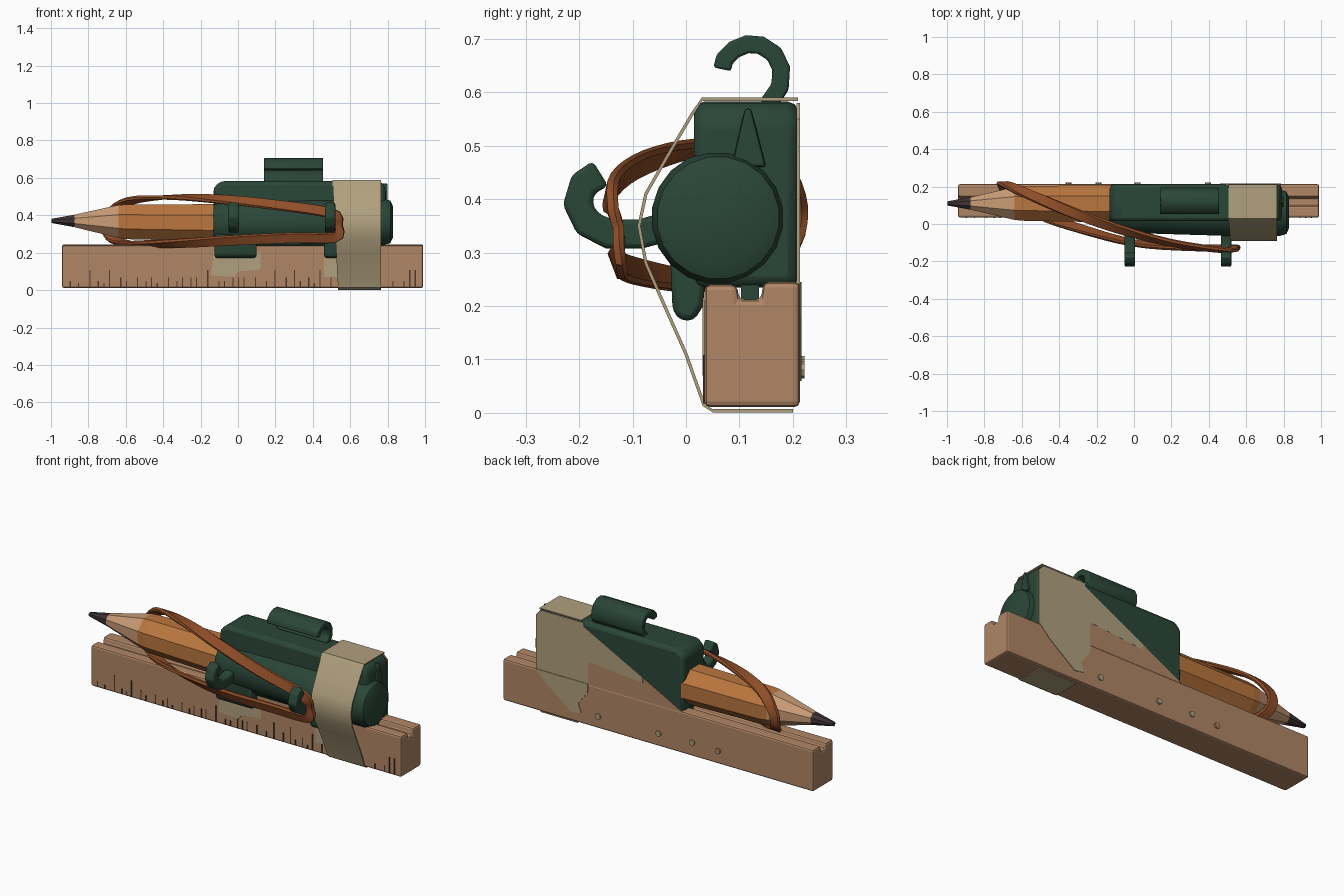
import bpy, bmesh, math, random
from mathutils import Vector

if "Cube" in bpy.data.objects:
    bpy.data.objects.remove(bpy.data.objects["Cube"])

random.seed(4)


def mat(name, rgb):
    m = bpy.data.materials.new(name)
    lin = [(c / 255 / 12.92) if c < 10 else ((c / 255 + 0.055) / 1.055) ** 2.4 for c in rgb]
    m.diffuse_color = (*lin, 1)
    m.use_nodes = True
    m.node_tree.nodes["Principled BSDF"].inputs["Base Color"].default_value = m.diffuse_color
    return m


WOOD = mat("tan wood", (176, 134, 102))
GREEN = mat("dark green", (42, 70, 56))
CREAM = mat("cream tape", (176, 160, 126))
ORANGE = mat("orange paint", (186, 118, 62))
BROWN = mat("brown rubber", (144, 78, 40))
CONE = mat("bare wood", (200, 155, 118))
LEAD = mat("dark lead", (62, 51, 52))
INK = mat("tick ink", (78, 56, 42))


def make(name, bm, *mats, bevel=0, segs=2, smooth=None):
    bmesh.ops.recalc_face_normals(bm, faces=bm.faces)
    me = bpy.data.meshes.new(name)
    bm.to_mesh(me)
    bm.free()
    ob = bpy.data.objects.new(name, me)
    bpy.context.collection.objects.link(ob)
    for m in mats:
        me.materials.append(m)
    if bevel:
        b = ob.modifiers.new("bevel", "BEVEL")
        b.width, b.segments, b.limit_method = bevel, segs, "ANGLE"
    if smooth:
        bpy.context.view_layer.objects.active = ob
        ob.select_set(True)
        bpy.ops.object.shade_smooth_by_angle(angle=math.radians(smooth))
        ob.select_set(False)
    return ob


def prism(name, pts, axis, a, b, m, **kw):
    """Extrude a 2D outline: axis x takes (y, z) points, axis y takes (x, z) points."""
    bm = bmesh.new()
    def put(p, t): return bm.verts.new((t, *p) if axis == "x" else (p[0], t, p[1]))
    f = bm.faces.new([put(p, a) for p in pts])
    d = (b - a, 0, 0) if axis == "x" else (0, b - a, 0)
    g = bmesh.ops.extrude_face_region(bm, geom=[f], use_keep_orig=True)
    bmesh.ops.translate(bm, vec=d, verts=[v for v in g["geom"] if isinstance(v, bmesh.types.BMVert)])
    return make(name, bm, m, **kw)


def strip(path, w):
    """Outline of constant width around an open 2D path."""
    P = [Vector(p) for p in path]
    left, right = [], []
    for i, p in enumerate(P):
        t = (P[min(i + 1, len(P) - 1)] - P[max(i - 1, 0)]).normalized()
        n = Vector((-t.y, t.x)) * w / 2
        left.append(tuple(p + n))
        right.append(tuple(p - n))
    return left + right[::-1]


def lathe(name, rings, n, rule, *mats, **kw):
    """Rings of (x, y, z, radius) along x; material chosen by face centre x."""
    bm = bmesh.new()
    R = [[bm.verts.new((x, y + r * math.cos(2 * math.pi * (k + .5) / n),
                        z + r * math.sin(2 * math.pi * (k + .5) / n))) for k in range(n)]
         for x, y, z, r in rings]
    for A, B in zip(R, R[1:]):
        for k in range(n):
            bm.faces.new((A[k], A[(k + 1) % n], B[(k + 1) % n], B[k]))
    bm.faces.new(R[0])
    bm.faces.new(R[-1])
    for f in bm.faces:
        f.material_index = rule(f.calc_center_median().x)
    return make(name, bm, *mats, **kw)


# wooden ruler beam with a grooved top
prism("ruler_beam", [(.035, .011), (.213, .011), (.213, .245), (.145, .245), (.14, .212),
                     (.1, .212), (.095, .24), (.035, .24)], "x", -.94, .99, WOOD, bevel=.01)
# ruler tick marks on the front
x = -.9
while x < .98:
    if x < .5 or x > .8:
        h = random.choice((.02, .03, .05, .09))
        prism("tick_mark", [(x, .018), (x + .006, .018), (x + .006, .018 + h), (x, .018 + h)],
              "y", .032, .038, INK)
    x += random.choice((.03, .045, .06))
# pins on the beam back
for x, z, m in ((.395, .08, CREAM), (.02, .085, CREAM), (-.19, .09, CREAM), (-.35, .085, WOOD)):
    c = [(x + .016 * math.cos(k * math.pi / 4), z + .016 * math.sin(k * math.pi / 4)) for k in range(8)]
    prism("back_pin", c, "y", .205, .222, m)

# green holder block
prism("holder_block", [(-.13, .235), (.79, .235), (.79, .55), (.76, .583), (-.09, .583), (-.13, .55)],
      "y", .015, .21, GREEN, bevel=.02, smooth=35)
# tongue that sits in the groove
prism("groove_tongue", [(.103, .212), (.137, .212), (.137, .25), (.103, .25)], "x", -.12, .78, GREEN)
# side ridge above the barrel end
prism("end_ridge", [(.085, .46), (.15, .46), (.122, .57), (.11, .57)], "x", .76, .80, GREEN, bevel=.008)
# barrel socket round the pencil
lathe("barrel", [(-.13, .085, .36, .112), (-.10, .075, .362, .122), (.5, .06, .365, .125),
                 (.78, .06, .365, .125), (.815, .06, .365, .115), (.828, .06, .365, .085)],
      20, lambda x: 0, GREEN, smooth=35)
# clamp lips hanging in front of the beam
for a, b in ((-.125, .10), (.46, .535)):
    prism("clamp_lip", [(-.025, .19), (-.01, .173), (.015, .173), (.032, .2), (.04, .3), (-.03, .3)],
          "x", a, b, GREEN, bevel=.012, smooth=40)
# pale glue patches below the lips
prism("front_patch", [(-.145, .08), (-.02, .07), (.0, .1), (.12, .11), (.12, .2), (-.13, .2)],
      "y", .031, .037, CREAM)
prism("front_patch_small", [(.46, .07), (.54, .07), (.54, .21), (.46, .2)], "y", .031, .037, CREAM)

# pencil: lead, bare cone, painted body
lathe("pencil", [(-.998, .11, .37, .012), (-.875, .11, .37, .036), (-.64, .11, .367, .095),
                 (-.60, .11, .365, .1), (-.1, .108, .36, .108)],
      8, lambda x: 0 if x < -.9 else 1 if x < -.63 else 2, LEAD, CONE, ORANGE)

# hanger hook on top
prism("top_hanger", strip([(.152, .575), (.176, .61), (.178, .645), (.165, .672), (.14, .688), (.115, .69),
                           (.09, .68), (.072, .662), (.068, .643)], .034),
      "x", .14, .455, GREEN, bevel=.005, smooth=40)
# front band hooks
for x in (-.05, .465):
    prism("band_hook", strip([(-.03, .35), (-.085, .335), (-.145, .335), (-.185, .355), (-.203, .392),
                              (-.192, .428), (-.16, .448)], .055),
          "x", x, x + .055, GREEN, bevel=.014, smooth=40)

# rubber band looped from the hook round the pencil
loop = [Vector(p) for p in (
    (.50, -.14, .41), (.2, -.10, .455), (-.1, -.02, .485), (-.35, .07, .495), (-.58, .165, .475),
    (-.69, .212, .40), (-.70, .205, .32), (-.65, .14, .265), (-.5, .05, .25), (-.3, -.02, .252),
    (0, -.10, .268), (.3, -.125, .28), (.52, -.125, .283), (.53, -.125, .345))]
n = len(loop)
pts = []
for i in range(n):
    a, b, c, d = (loop[(i + k) % n] for k in (-1, 0, 1, 2))
    for s in range(4):
        t = s / 4
        pts.append(.5 * (2 * b + (c - a) * t + (2 * a - 5 * b + 4 * c - d) * t * t
                         + (3 * b - a - 3 * c + d) * t ** 3))
bm = bmesh.new()
rings = []
for i, p in enumerate(pts):
    tan = (pts[(i + 1) % len(pts)] - pts[i - 1]).normalized()
    out = Vector((0, p.y - .09, p.z - .36))
    out = (out - tan * out.dot(tan)).normalized()
    side = tan.cross(out)
    rings.append([bm.verts.new(p + side * u + out * v) for u, v in
                  ((-.025, -.009), (.025, -.009), (.03, 0), (.025, .012), (-.025, .012), (-.03, 0))])
for i in range(len(rings)):
    A, B = rings[i - 1], rings[i]
    for k in range(6):
        bm.faces.new((A[k], A[(k + 1) % 6], B[(k + 1) % 6], B[k]))
make("rubber_band", bm, BROWN, smooth=40)

# cream tape wrapped over the top, front and underside
tape = [(.21, .587), (.03, .587), (.012, .56), (-.035, .48), (-.075, .41), (-.088, .35), (-.075, .28),
        (-.04, .2), (.0, .11), (.034, .014), (.05, .004), (.2, .004)]
bm = bmesh.new()
rows = []
for dx in (0, 1):
    rows.append([bm.verts.new(((.765 if dx else .505 + .03 * (.587 - z) / .58), y, z))
                 for y, z in strip(tape, .006)])
m = len(rows[0])
for k in range(m):
    bm.faces.new((rows[0][k], rows[0][(k + 1) % m], rows[1][(k + 1) % m], rows[1][k]))
h = len(tape)
for r in rows:
    for k in range(h - 1):
        bm.faces.new((r[k], r[k + 1], r[m - 2 - k], r[m - 1 - k]))
make("tape_wrap", bm, CREAM, smooth=30)
# tape and bare wood on the back
prism("back_tape", [(.785, .24), (.785, .55), (.755, .58), (.49, .58), (.49, .56), (.12, .37),
                    (.12, .34), (.46, .37), (.46, .24)], "y", .207, .213, CREAM)
prism("back_tape_tail", [(.785, .245), (.72, .18), (.56, .06), (.50, .07), (.52, .12), (.46, .2),
                         (.46, .245)], "y", .209, .216, CREAM)
prism("back_wood_patch", [(.46, .24), (.46, .37), (.12, .34), (.12, .37), (-.13, .24)],
      "y", .207, .2125, WOOD)
